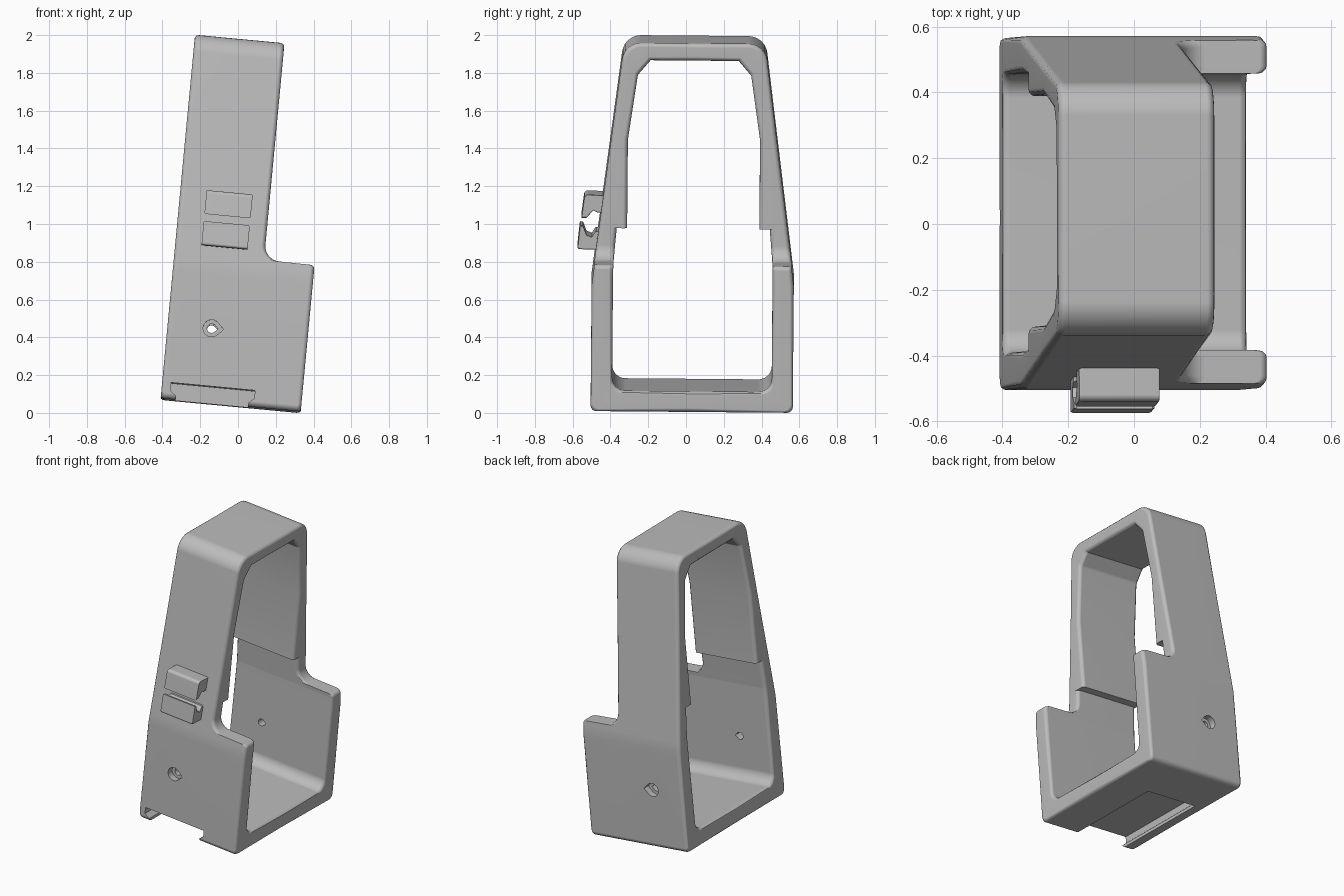
import bpy, bmesh, math
from mathutils import Vector, Matrix

default = bpy.data.objects.get("Cube")
if default:
    bpy.data.objects.remove(default, do_unlink=True)

grey = bpy.data.materials.new("plain grey")
grey.use_nodes = True
grey.diffuse_color = (0.5, 0.5, 0.5, 1)
grey.node_tree.nodes["Principled BSDF"].inputs["Base Color"].default_value = (0.5, 0.5, 0.5, 1)

# The whole holder leans slightly sideways
LEAN = (Matrix.Translation((-0.41, 0.03, 0.073))
        @ Matrix.Rotation(math.radians(5.4), 4, 'Y')
        @ Matrix.Rotation(math.radians(-0.5), 4, 'X'))


def rounded(points, steps=6):
    """Profile from (a, b) or (a, b, radius) corners."""
    out = []
    for i, p in enumerate(points):
        here = Vector(p[:2])
        if len(p) == 2:
            out.append(here)
            continue
        r = p[2]
        d1 = (Vector(points[i - 1][:2]) - here).normalized()
        d2 = (Vector(points[(i + 1) % len(points)][:2]) - here).normalized()
        half = d1.angle(d2) / 2
        centre = here + (d1 + d2).normalized() * r / math.sin(half)
        start = here + d1 * r / math.tan(half) - centre
        end = here + d2 * r / math.tan(half) - centre
        out += [centre + start.lerp(end, k / steps).normalized() * r for k in range(steps + 1)]
    return out


def loft(name, rings, closed):
    """Skin a row of equal rings, either joined end to end or capped."""
    bm = bmesh.new()
    rows = [[bm.verts.new(co) for co in ring] for ring in rings]
    n = len(rows[0])
    for i in range(len(rows) if closed else len(rows) - 1):
        a, b = rows[i], rows[(i + 1) % len(rows)]
        for k in range(n):
            m = (k + 1) % n
            bm.faces.new((a[k], a[m], b[m], b[k]))
    if not closed:
        bm.faces.new(rows[0])
        bm.faces.new(rows[-1])
    bmesh.ops.recalc_face_normals(bm, faces=bm.faces)
    mesh = bpy.data.meshes.new(name)
    bm.to_mesh(mesh)
    bm.free()
    mesh.materials.append(grey)
    obj = bpy.data.objects.new(name, mesh)
    bpy.context.collection.objects.link(obj)
    obj.matrix_world = LEAN
    return obj


def prism_y(name, points, lo, hi):
    return loft(name, [[(x, y, z) for x, z in points] for y in (lo, hi)], False)


def cut(obj, cutter):
    mod = obj.modifiers.new("cut", 'BOOLEAN')
    mod.operation = 'DIFFERENCE'
    mod.solver = 'EXACT'
    mod.object = cutter
    bpy.context.view_layer.update()
    deps = bpy.context.evaluated_depsgraph_get()
    mesh = bpy.data.meshes.new_from_object(obj.evaluated_get(deps))
    obj.modifiers.clear()
    obj.data = mesh
    bpy.data.objects.remove(cutter, do_unlink=True)


def smooth(obj):
    bpy.ops.object.select_all(action='DESELECT')
    obj.select_set(True)
    bpy.context.view_layer.objects.active = obj
    bpy.ops.object.shade_smooth_by_angle(angle=math.radians(35))
    obj.modifiers.new("flat normals", 'WEIGHTED_NORMAL').keep_sharp = True


# Frame: stations of (outer point, inner point, width) up one side
LOW, HIGH, TOP, CEILING = 0.745, 0.476, 1.935, 1.843


def outer_wall(z):
    return Vector((0.535 - 0.129 * max(0, z - 0.675), z))


def inner_wall(z):
    if z <= 0.95:
        return Vector((0.4225 - 0.0875 * max(0, z - 0.75), z))
    return Vector((0.35 - 0.145 * max(0, z - 1.42), z))


stations = [(Vector((0, 0)), Vector((0, 0.11)), LOW)]
outer_arc = rounded([(0, 0), (0.535, 0, 0.03), (0.535, 0.675)])[1:-1]
inner_arc = rounded([(0, 0.11), (0.4225, 0.11, 0.07), (0.4225, 0.675)])[1:-1]
stations += [(o, i, LOW) for o, i in zip(outer_arc, inner_arc)]

# Side wall, narrowing at the step through a filleted shoulder
shoulder = rounded([(LOW, 0.675), (LOW, 0.75), (LOW, 0.778, 0.022),
                    (HIGH, 0.781, 0.08), (HIGH, 0.95)])
stations += [(outer_wall(z), inner_wall(z), w) for w, z in shoulder]

# Ledge inside the wall, then the thicker upper wall
stations.append((outer_wall(0.952), Vector((0.35, 0.95)), HIGH))
stations.append((outer_wall(1.42), inner_wall(1.42), HIGH))

# Rounded top corner over an inner chamfer
top_arc = rounded([(0.535, 0.675), (0.373, TOP, 0.1), (0, TOP)])[1:-1]
chamfer = [Vector((0.3, 1.765)).lerp(Vector((0.233, CEILING)), k / 6) for k in range(7)]
stations += [(o, i, HIGH) for o, i in zip(top_arc, chamfer)]
stations.append((Vector((0, TOP)), Vector((0, CEILING)), HIGH))


def section(station, side):
    """Rounded rectangle spanning the wall at one station."""
    o, i, w = station
    t = (i - o).length
    d = (i - o) / t
    r = 0.022
    corners = rounded([(0, 0, r), (w, 0, r), (w, t, r), (0, t, r)], 3)
    return [(x, side * (o.x + d.x * s), o.y + d.y * s) for x, s in corners]


rings = [section(s, 1) for s in stations]
rings += [section(s, -1) for s in reversed(stations[1:-1])]
frame = loft("frame", rings, True)

# Undercut mounting slot in the base
cut(frame, prism_y("slot_cutter", [
    (0.08, -0.1), (0.465, -0.1), (0.465, 0.02), (0.494, 0.045), (0.494, 0.088),
    (0.047, 0.088), (0.047, 0.045), (0.08, 0.02)], -0.8, 0.17))


# Teardrop screw holes, recessed on both outer walls
def teardrop(r):
    arc = [math.radians(a) for a in range(45, 316, 15)]
    pts = [(0.234 + r * math.cos(a), 0.394 + r * math.sin(a)) for a in arc]
    return pts + [(0.234 + r * math.sqrt(2), 0.394)]


for r, lo, hi in ((0.024, -0.8, 0.8), (0.045, -0.8, -0.49), (0.045, 0.49, 0.8)):
    cut(frame, prism_y("hole_cutter", teardrop(r), lo, hi))
smooth(frame)

# Pair of cable hooks on the front wall, ends slightly eased
hooks = {
    "upper_hook": [(-0.45, 1.115), (-0.577, 1.12, 0.02), (-0.593, 0.993), (-0.565, 0.995),
                   (-0.53, 1.035), (-0.512, 1.025), (-0.45, 1.02)],
    "lower_hook": [(-0.45, 0.825), (-0.613, 0.828, 0.012), (-0.6, 0.955), (-0.583, 0.952),
                   (-0.565, 0.905), (-0.535, 0.893), (-0.515, 0.925), (-0.45, 0.93)],
}
for name, profile in hooks.items():
    outline = rounded(profile)
    middle = sum(outline, Vector((0, 0))) / len(outline)
    ends = ((0.139, 0.93), (0.145, 1), (0.378, 1), (0.384, 0.93))
    hook = loft(name, [[(x, *middle.lerp(p, k)) for p in outline] for x, k in ends], False)
    smooth(hook)
